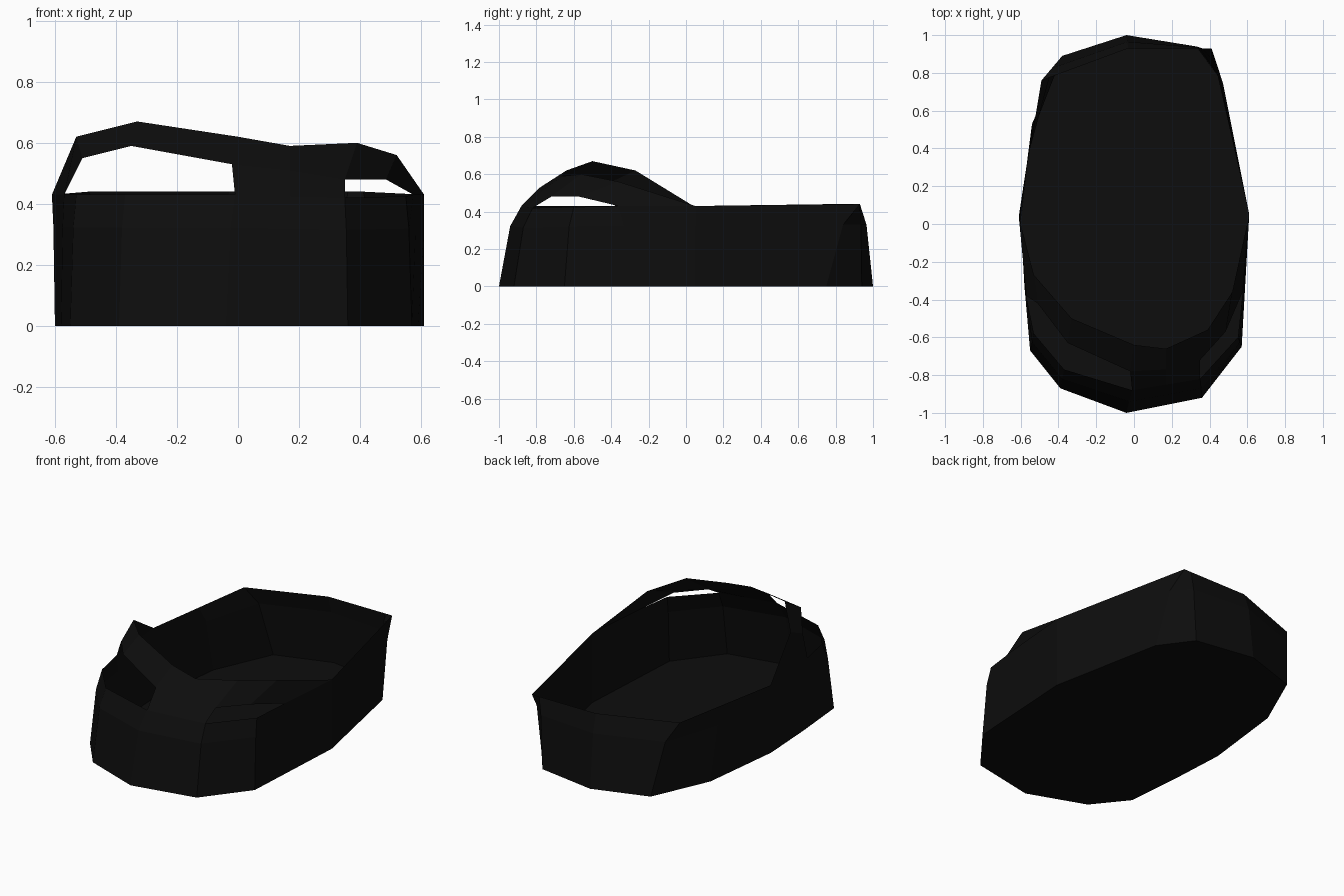
import bpy
import bmesh
from mathutils import Vector

default_cube = bpy.data.objects.get("Cube")
if default_cube:
    bpy.data.objects.remove(default_cube, do_unlink=True)

# One near-black colour for everything
black = bpy.data.materials.new("matte black")
black.use_nodes = True
colour = (0.004, 0.004, 0.004, 1)
black.diffuse_color = colour
black.node_tree.nodes["Principled BSDF"].inputs["Base Color"].default_value = colour


def finish_object(name, mesh_builder):
    """Turn a bmesh into a flat-shaded object with the shared material."""
    bmesh.ops.recalc_face_normals(mesh_builder, faces=mesh_builder.faces)
    mesh = bpy.data.meshes.new(name)
    mesh_builder.to_mesh(mesh)
    mesh_builder.free()
    mesh.materials.append(black)
    shape = bpy.data.objects.new(name, mesh)
    bpy.context.collection.objects.link(shape)
    return shape


def add_row(mesh_builder, points):
    return [mesh_builder.verts.new(point) for point in points]


def bridge_rows(mesh_builder, lower, upper, closed=False):
    """Skin two matching rows of vertices with quads."""
    count = len(lower)
    for i in range(count if closed else count - 1):
        j = (i + 1) % count
        mesh_builder.faces.new((lower[i], lower[j], upper[j], upper[i]))


# Wall columns running round from the front tip: floor point, rim point
columns = [
    ((-.04, -1), (-.01, -.88, .43)),
    ((.36, -.92), (.35, -.82, .42)),
    ((.57, -.65), (.55, -.6, .425)),
    ((.59, -.3), (.575, -.36, .43)),
    ((.61, .05), (.61, .05, .43)),
    ((.47, .75), (.41, .93, .44)),
    ((.33, .94), (.36, .93, .44)),
    ((-.04, 1), (-.03, .93, .44)),
    ((-.38, .89), (-.49, .76, .44)),
    ((-.54, .53), (-.55, .4, .435)),
    ((-.6, .02), (-.61, .04, .43)),
    ((-.58, -.33), (-.57, -.38, .43)),
    ((-.55, -.67), (-.53, -.58, .43)),
    ((-.39, -.87), (-.37, -.77, .43)),
]
floor_points = [Vector((*base, 0)) for base, rim in columns]
rim_points = [Vector(rim) for base, rim in columns]

# Waist row bulges outwards: halfway in plan but higher than halfway up
waist_points = []
for base, rim in zip(floor_points, rim_points):
    waist = base.lerp(rim, .5)
    waist.z = rim.z * .75
    waist_points.append(waist)

# Open body: floor and thin walls
body = bmesh.new()
floor_row = add_row(body, floor_points)
waist_row = add_row(body, waist_points)
rim_row = add_row(body, rim_points)
body.faces.new(floor_row)
bridge_rows(body, floor_row, waist_row, closed=True)
bridge_rows(body, waist_row, rim_row, closed=True)
finish_object("open_body", body)

# Arched strap across the front, from one side of the rim to the other
upper_edge = [
    rim_points[10],
    (-.53, -.27, .62), (-.33, -.5, .67), (0, -.64, .62),
    (.17, -.66, .59), (.39, -.56, .6), (.52, -.36, .56),
    rim_points[4],
]
lower_edge = [
    rim_points[11],
    (-.51, -.42, .55), (-.35, -.63, .59), (-.02, -.78, .53),
    (.17, -.77, .51), (.35, -.72, .48), (.485, -.57, .48),
    rim_points[3],
]
strap = bmesh.new()
upper_row = add_row(strap, upper_edge)
lower_row = add_row(strap, lower_edge)
bridge_rows(strap, lower_row, upper_row)

# Front tongue joins the middle of the strap down to the rim
front_middle = rim_points[0].lerp(rim_points[1], .5)
tongue_row = add_row(strap, [rim_points[0], front_middle, rim_points[1]])
bridge_rows(strap, tongue_row, lower_row[3:6])
finish_object("front_strap", strap)
